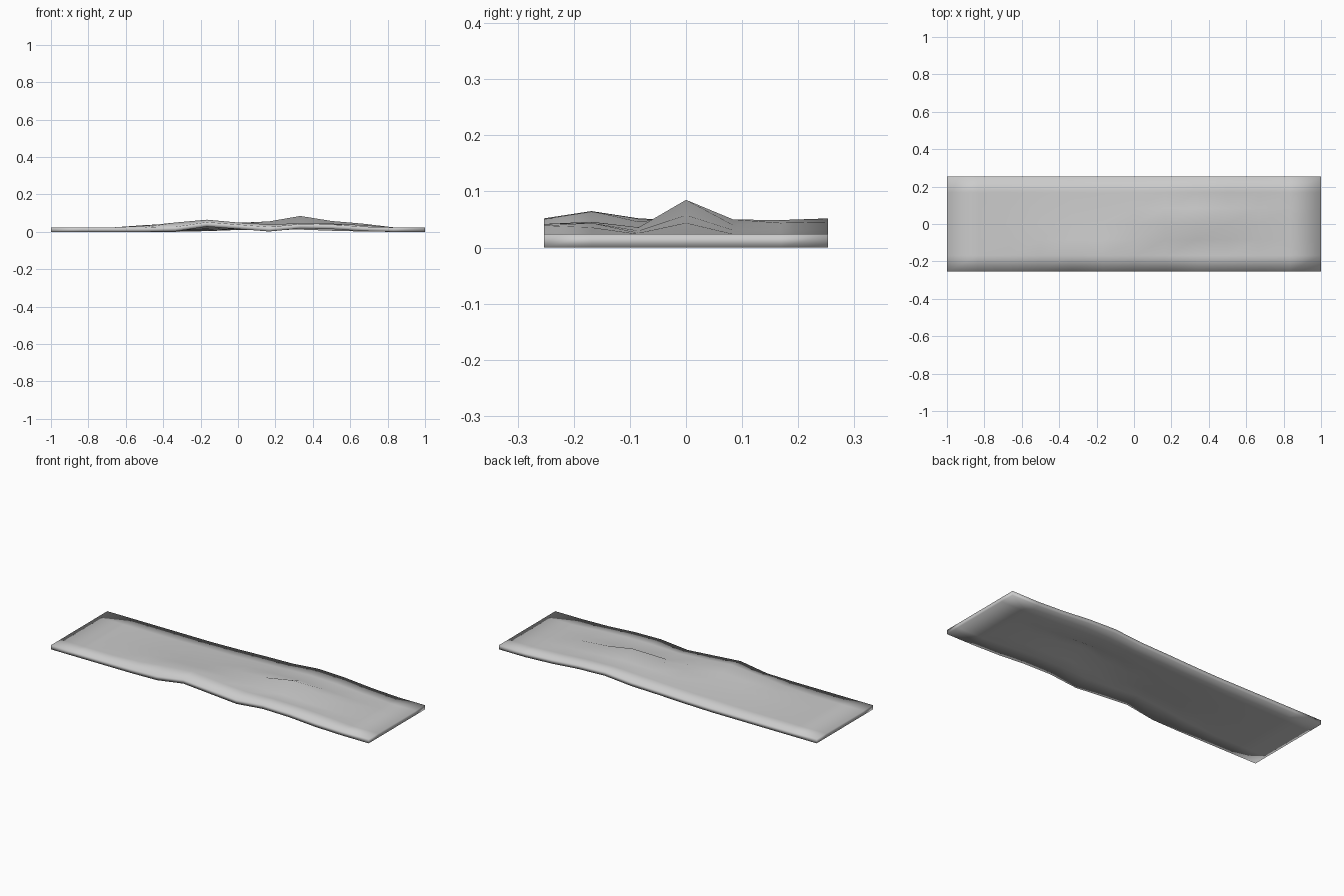
import bpy, bmesh

if "Cube" in bpy.data.objects:
    bpy.data.objects.remove(bpy.data.objects["Cube"])

NX, NY = 12, 6
LENGTH, WIDTH, THICK = 2.0, 0.506, 0.024

# Lift of each lengthwise station in thousandths, from front edge to back edge
LIFT = {
    3: (0, 8, 12, 8, 4, 0, 0),
    4: (3, 26, 20, 12, 8, 4, 0),
    5: (28, 41, 28, 16, 10, 6, 4),
    6: (15, 26, 22, 24, 16, 12, 10),
    7: (2, 16, 10, 32, 22, 18, 14),
    8: (18, 22, 12, 61, 26, 25, 28),
    9: (15, 20, 6, 34, 16, 20, 22),
    10: (4, 12, 2, 20, 7, 9, 8),
}


def add_layer(bm, z):
    return [[bm.verts.new((LENGTH * (i / NX - 0.5), WIDTH * (j / NY - 0.5),
                           z + LIFT.get(i, (0,) * 7)[j] / 1000))
             for j in range(NY + 1)] for i in range(NX + 1)]


bm = bmesh.new()
bottom, top = add_layer(bm, 0), add_layer(bm, THICK)

# Rippled upper and lower surfaces
for layer in (bottom, top):
    for i in range(NX):
        for j in range(NY):
            bm.faces.new((layer[i][j], layer[i + 1][j],
                          layer[i + 1][j + 1], layer[i][j + 1]))

# Thin rim around the sheet
ring = ([(i, 0) for i in range(NX)] + [(NX, j) for j in range(NY)]
        + [(i, NY) for i in range(NX, 0, -1)] + [(0, j) for j in range(NY, 0, -1)])
for (a, b), (c, d) in zip(ring, ring[1:] + ring[:1]):
    bm.faces.new((bottom[a][b], bottom[c][d], top[c][d], top[a][b]))

bmesh.ops.recalc_face_normals(bm, faces=bm.faces)
for face in bm.faces:
    face.smooth = True

mesh = bpy.data.meshes.new("rippled_sheet")
bm.to_mesh(mesh)
bm.free()
bpy.context.collection.objects.link(bpy.data.objects.new("rippled_sheet", mesh))
